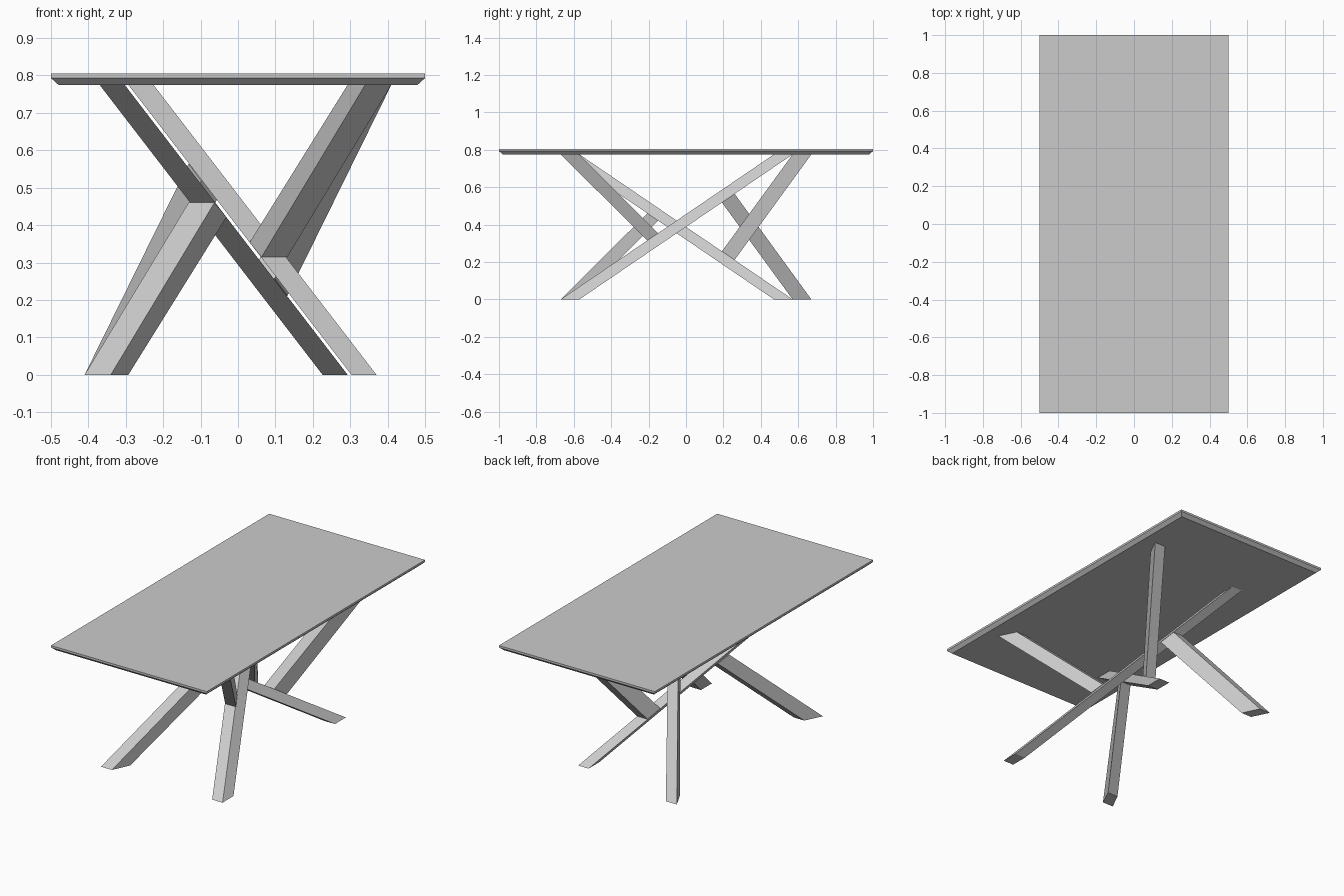
import bpy, bmesh
from mathutils import Vector

if "Cube" in bpy.data.objects:
    bpy.data.objects.remove(bpy.data.objects["Cube"])

H = 0.775  # height of the underside of the top


def loft(name, rings):
    """Closed solid through successive four-point rings."""
    bm = bmesh.new()
    loops = [[bm.verts.new(p) for p in ring] for ring in rings]
    bm.faces.new(loops[0])
    bm.faces.new(loops[-1])
    for a, b in zip(loops, loops[1:]):
        for i in range(4):
            j = (i + 1) % 4
            bm.faces.new((a[i], a[j], b[j], b[i]))
    bmesh.ops.recalc_face_normals(bm, faces=bm.faces)
    mesh = bpy.data.meshes.new(name)
    bm.to_mesh(mesh)
    bm.free()
    obj = bpy.data.objects.new(name, mesh)
    bpy.context.collection.objects.link(obj)
    return obj


def rect(x0, x1, y0, y1, z):
    return [(x0, y0, z), (x1, y0, z), (x1, y1, z), (x0, y1, z)]


def flip(rings):
    """Half turn about the y axis at mid leg height."""
    return [[Vector((-x, y, H - z)) for x, y, z in r] for r in rings]


# Table top with an undercut bevelled edge
loft("table_top", [rect(-hx, hx, -hy, hy, z) for hx, hy, z in
                   ((0.48, 0.98, H), (0.5, 1.0, 0.793), (0.5, 1.0, 0.805))])

# Long crossing beam, running from the front floor to the back top
beam = [rect(0.303, 0.37, -0.67, -0.57, 0), rect(-0.293, -0.226, 0.47, 0.57, H)]

# Short front branch, ending on the front face of the beam
front = [[(0.34, -0.67, H), (0.41, -0.67, H), (0.36, -0.57, H), (0.293, -0.57, H)],
         [(0.063, -0.207, 0.315), (0.132, -0.207, 0.315),
          (0.1, -0.149, 0.354), (0.031, -0.149, 0.354)]]

# Short back branch, ending on the back face of the other beam
back = [[(0.293, 0.57, H), (0.36, 0.57, H), (0.41, 0.67, H), (0.34, 0.67, H)],
        [(0.031, 0.192, 0.257), (0.098, 0.192, 0.257),
         (0.132, 0.26, 0.211), (0.065, 0.26, 0.211)]]

# Each piece and its half-turned twin
for upper, lower, rings in (("rising_beam", "falling_beam", beam),
                            ("front_upper_branch", "front_lower_leg", front),
                            ("back_upper_branch", "back_lower_leg", back)):
    loft(upper, rings)
    loft(lower, flip(rings))
